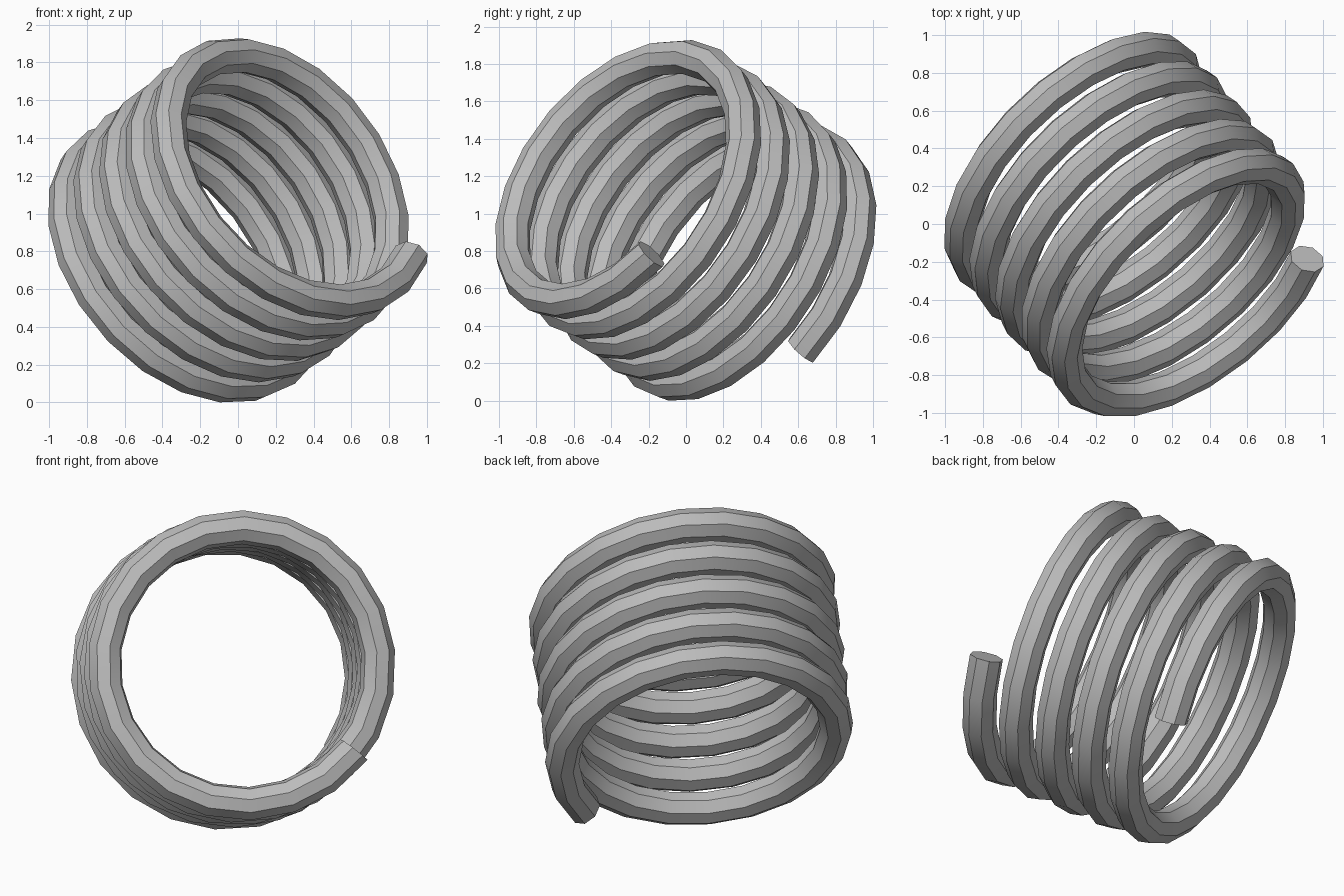
import bpy, bmesh
from math import cos, sin, pi, radians
from mathutils import Vector

cube = bpy.data.objects.get("Cube")
if cube:
    bpy.data.objects.remove(cube, do_unlink=True)

# Spring dimensions
TURNS, SEGMENTS, SIDES = 4.99, 108, 8
RADIUS, WIRE, PITCH = 0.774, 0.095, 0.233
START = radians(-37)

# Tilted coil axis with two directions across it
axis = Vector((0.585, -0.66, 0.472)).normalized()
across = Vector((0, 0, 1)).cross(axis).normalized()
rise = axis.cross(across)

# Metal colour
steel = bpy.data.materials.new("grey_steel")
steel.use_nodes = True
grey = (0.5, 0.5, 0.5, 1)
steel.diffuse_color = grey
steel.node_tree.nodes["Principled BSDF"].inputs["Base Color"].default_value = grey

# Sweep an eight-sided wire along the helix
bm = bmesh.new()
rings = []
for i in range(SEGMENTS + 1):
    turn = TURNS * i / SEGMENTS
    angle = START + 2 * pi * turn
    radial = cos(angle) * across + sin(angle) * rise
    sideways = cos(angle) * rise - sin(angle) * across
    tangent = (2 * pi * RADIUS * sideways + PITCH * axis).normalized()
    binormal = radial.cross(tangent)
    centre = axis * PITCH * (turn - TURNS / 2) + radial * RADIUS
    ring = []
    for k in range(SIDES):
        a = 2 * pi * k / SIDES + radians(10)
        ring.append(bm.verts.new(centre + WIRE * (cos(a) * radial + sin(a) * binormal)))
    rings.append(ring)

for a, b in zip(rings, rings[1:]):
    for k in range(SIDES):
        n = (k + 1) % SIDES
        bm.faces.new((a[k], a[n], b[n], b[k]))

# Flat cut ends
bm.faces.new(rings[0])
bm.faces.new(rings[-1])
bmesh.ops.recalc_face_normals(bm, faces=bm.faces)

# Rest the coil on the ground, centred
lo = Vector([min(v.co[i] for v in bm.verts) for i in range(3)])
hi = Vector([max(v.co[i] for v in bm.verts) for i in range(3)])
base = Vector(((lo.x + hi.x) / 2, (lo.y + hi.y) / 2, lo.z))
bmesh.ops.translate(bm, verts=bm.verts, vec=-base)

mesh = bpy.data.meshes.new("coil_spring")
bm.to_mesh(mesh)
bm.free()
mesh.materials.append(steel)
spring = bpy.data.objects.new("coil_spring", mesh)
bpy.context.collection.objects.link(spring)

# Smooth along the wire, sharp between its sides
bpy.ops.object.select_all(action="DESELECT")
spring.select_set(True)
bpy.context.view_layer.objects.active = spring
bpy.ops.object.shade_smooth_by_angle(angle=radians(30))
